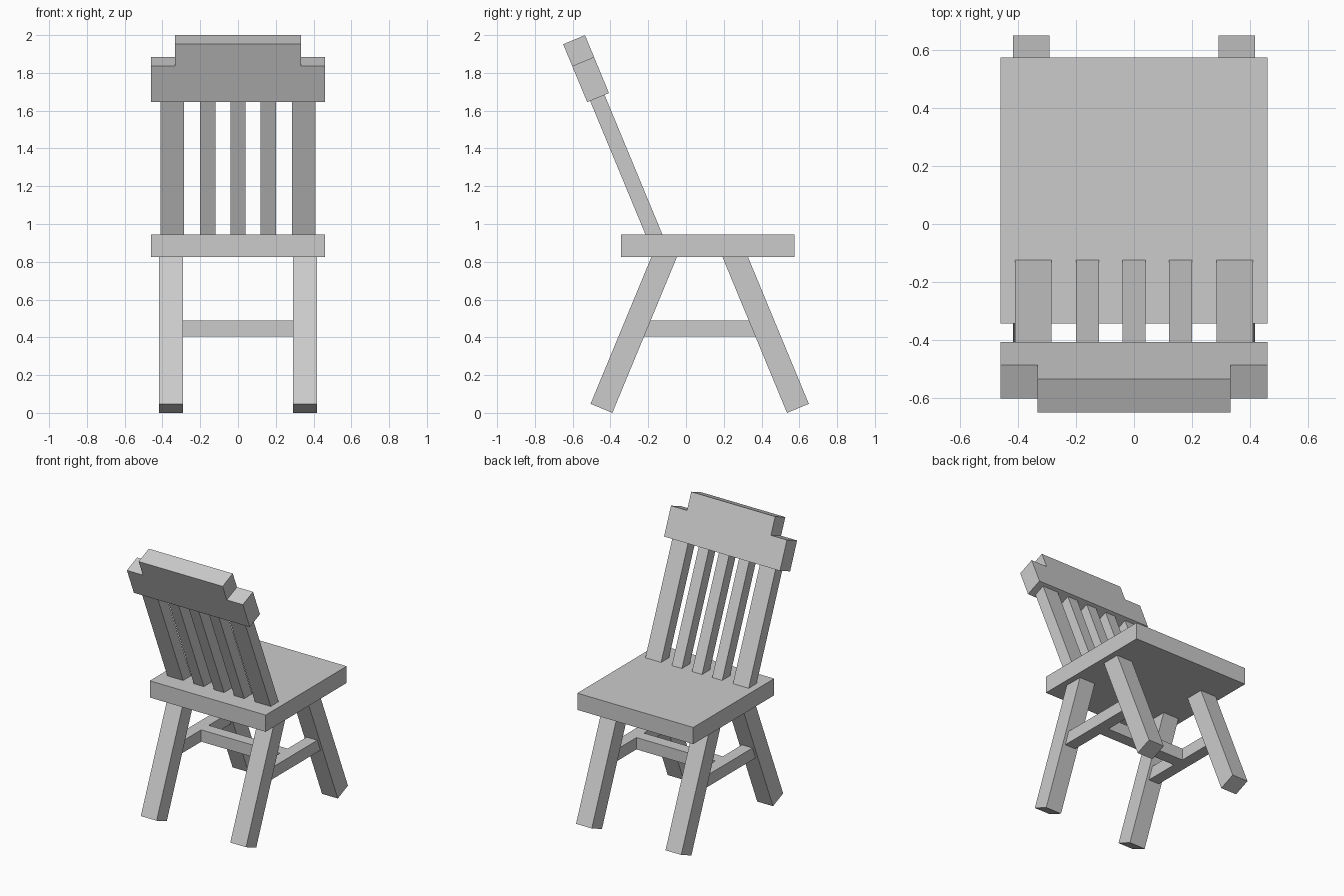
import bpy, bmesh
from math import radians, sin, cos
from mathutils import Matrix, Vector

if "Cube" in bpy.data.objects:
    bpy.data.objects.remove(bpy.data.objects["Cube"], do_unlink=True)

LEAN = radians(22.5)

grey = bpy.data.materials.new("plain_grey")
grey.use_nodes = True
color = (0.6, 0.6, 0.6, 1)
grey.diffuse_color = color
grey.node_tree.nodes["Principled BSDF"].inputs["Base Color"].default_value = color


def finish(name, bm):
    bmesh.ops.recalc_face_normals(bm, faces=bm.faces)
    mesh = bpy.data.meshes.new(name)
    bm.to_mesh(mesh)
    bm.free()
    mesh.materials.append(grey)
    obj = bpy.data.objects.new(name, mesh)
    bpy.context.collection.objects.link(obj)
    return obj


def box(name, low, high):
    """Box between two opposite corners."""
    low, high = Vector(low), Vector(high)
    bm = bmesh.new()
    bmesh.ops.create_cube(bm, size=1, matrix=Matrix.Translation((low + high) / 2)
                          @ Matrix.Diagonal((*(high - low), 1)))
    return finish(name, bm)


def leaning_bar(name, base, width, depth, length, angle):
    """Bar rising from the centre of its lower end, tilted about x."""
    obj = box(name, (-width / 2, -depth / 2, 0), (width / 2, depth / 2, length))
    obj.location = base
    obj.rotation_euler.x = angle
    return obj


# Seat
box("seat", (-0.46, -0.343, 0.825), (0.46, 0.575, 0.945))

# Splayed legs and the rails joining them
for side, s in (("left", 1), ("right", -1)):
    x = 0.355 * s
    leaning_bar(f"front_leg_{side}", (x, -0.4475, 0.024), 0.125, 0.125, 0.93, -LEAN)
    leaning_bar(f"back_leg_{side}", (x, 0.5925, 0.024), 0.125, 0.125, 0.93, LEAN)
    box(f"side_rail_{side}", (x - 0.042, -0.26, 0.405), (x + 0.042, 0.4, 0.49))
box("cross_rail", (-0.32, 0.03, 0.405), (0.32, 0.115, 0.49))

# Leaning backrest: two wide posts and three narrow slats, sunk into the seat
sunk = 0.06
foot_y, foot_z = -0.17 + sunk * sin(LEAN), 0.945 - sunk * cos(LEAN)
for name, x, width in (("post_left", 0.3475, 0.125), ("post_right", -0.3475, 0.125),
                       ("slat_left", 0.16, 0.08), ("slat_middle", 0, 0.08),
                       ("slat_right", -0.16, 0.08)):
    leaning_bar(name, (x, foot_y, foot_z), width, 0.083, 0.88, LEAN)

# Stepped headboard: half outline mirrored, then extruded
half = [(0.46, 0), (0.46, 0.207), (0.333, 0.207), (0.333, 0.332)]
outline = half + [(-x, z) for x, z in reversed(half)]
bm = bmesh.new()
face = bm.faces.new([bm.verts.new((x, -0.0625, z)) for x, z in outline])
extruded = bmesh.ops.extrude_face_region(bm, geom=[face])["geom"]
bmesh.ops.translate(bm, vec=(0, 0.125, 0),
                    verts=[v for v in extruded if isinstance(v, bmesh.types.BMVert)])
headboard = finish("headboard", bm)
headboard.location = (0, -0.4655, 1.669)
headboard.rotation_euler.x = LEAN
